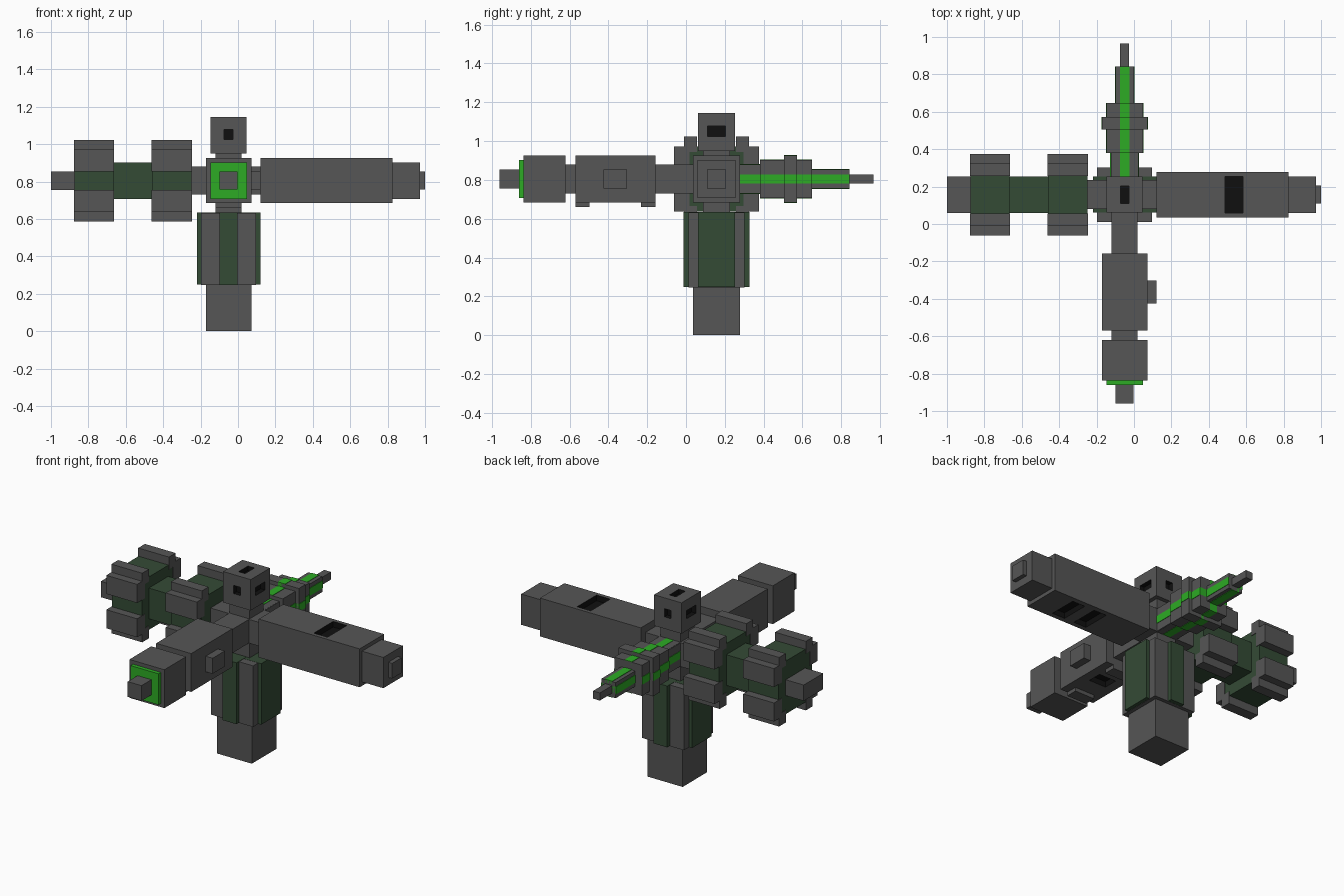
import bpy, bmesh
from mathutils import Vector

if "Cube" in bpy.data.objects:
    bpy.data.objects.remove(bpy.data.objects["Cube"])


def mat(name, rgb):
    m = bpy.data.materials.new(name)
    m.diffuse_color = (*rgb, 1)
    m.use_nodes = True
    m.node_tree.nodes["Principled BSDF"].inputs["Base Color"].default_value = m.diffuse_color
    return m


GREY = mat("dark grey", (0.092, 0.092, 0.092))
FOREST = mat("forest green", (0.034, 0.07, 0.036))
BRIGHT = mat("bright green", (0.026, 0.41, 0.018))
BLACK = mat("black", (0.005, 0.005, 0.005))

CX, CY, CZ = -0.05, 0.157, 0.805   # crossing point of all arms


def box(name, x, y, z, m=GREY):
    """Box from (min, max) ranges."""
    me = bpy.data.meshes.new(name)
    bm = bmesh.new()
    bmesh.ops.create_cube(bm, size=1)
    for v in bm.verts:
        v.co = Vector([(a + b) / 2 + c * (b - a) for (a, b), c in zip((x, y, z), v.co)])
    bm.to_mesh(me)
    bm.free()
    ob = bpy.data.objects.new(name, me)
    bpy.context.collection.objects.link(ob)
    me.materials.append(m)
    return ob


def around(c, h):
    return (c - h, c + h)


def arm_x(name, x0, x1, hy, hz, m=GREY):
    return box(name, (x0, x1), around(CY, hy), around(CZ, hz), m)


def arm_y(name, y0, y1, hx, hz, m=GREY):
    return box(name, around(CX, hx), (y0, y1), around(CZ, hz), m)


def column(name, z0, z1, hx, hy, m=GREY):
    return box(name, around(CX, hx), around(CY, hy), (z0, z1), m)


def cut(ob, x, y, z):
    """Recess with black walls."""
    ob.data.materials.append(BLACK) if len(ob.data.materials) < 2 else None
    c = box("recess_cutter", x, y, z)
    c.data.materials.append(BLACK)
    for p in c.data.polygons:
        p.material_index = 1
    c.hide_render = True
    mod = ob.modifiers.new("recess", 'BOOLEAN')
    mod.operation, mod.solver, mod.object = 'DIFFERENCE', 'EXACT', c
    bpy.context.view_layer.objects.active = ob
    bpy.ops.object.modifier_apply(modifier=mod.name)
    bpy.data.objects.remove(c)


# Central cross and neck
column("neck", 0.60, 0.97, 0.07, 0.07)
arm_x("cross_bar_x", -0.26, 0.14, 0.077, 0.075)
arm_y("cross_bar_y", -0.64, 0.40, 0.07, 0.075)

# Top head with openings on five sides
head = column("head", 0.95, 1.145, 0.096, 0.096)
hz = (1.025, 1.077)
for s in (-1, 1):
    fx, fy = CX + s * 0.096, CY + s * 0.096
    cut(head, around(fx, 0.03), around(CY, 0.047), hz)
    cut(head, around(CX, 0.024), around(fy, 0.03), hz)
cut(head, around(CX, 0.023), around(CY, 0.047), (1.115, 1.2))

# Lower leg with green side panels
column("leg_foot", 0.0, 0.30, 0.122, 0.122)
column("leg_sleeve", 0.247, 0.633, 0.147, 0.145)
column("leg_side_panels", 0.249, 0.634, 0.17, 0.096, FOREST)
column("leg_front_back_panels", 0.248, 0.635, 0.048, 0.17, FOREST)

# Right arm
right = arm_x("right_arm", 0.12, 0.825, 0.122, 0.121)
cut(right, (0.487, 0.583), around(CY, 0.097), (CZ + 0.085, 1.0))
for c in (0.46, 0.62):
    cut(right, around(c, 0.045), around(CY, 0.09), (0.6, CZ - 0.085))
arm_x("right_arm_cap", 0.82, 0.973, 0.097, 0.097)
arm_x("right_arm_tip", 0.97, 1.0, 0.048, 0.048)

# Front arm
front = arm_y("front_arm_inner", -0.57, -0.158, 0.122, 0.121)
cut(front, around(CX, 0.06), around(-0.34, 0.045), (0.6, CZ - 0.085))
arm_y("front_arm_outer", -0.837, -0.62, 0.122, 0.121)
arm_y("front_arm_glow", -0.861, -0.83, 0.098, 0.098, BRIGHT)
arm_y("front_arm_tip", -0.96, -0.85, 0.048, 0.048)
box("front_arm_button", (0.06, 0.12), (-0.425, -0.303), around(CZ, 0.049))
for y in ((-0.57, -0.497), (-0.232, -0.158)):
    box("front_arm_lug", around(CX, 0.07), y, (0.66, 0.70))

# Back arm: stepped segments with a bright stripe on all four sides
for i, (y0, y1, h) in enumerate([(0.23, 0.38, 0.074), (0.38, 0.505, 0.097), (0.505, 0.573, 0.121),
                                 (0.573, 0.648, 0.097), (0.648, 0.843, 0.049)]):
    arm_y(f"back_arm_segment_{i}", y0, y1, h, h)
    arm_y(f"back_stripe_top_bottom_{i}", y0, y1, 0.025, h + 0.003, BRIGHT)
    arm_y(f"back_stripe_sides_{i}", y0, y1, h + 0.003, 0.024, BRIGHT)
arm_y("back_arm_tip", 0.83, 0.965, 0.024, 0.024)

# Left arm: green core with two block rings
arm_x("left_arm_core", -0.87, -0.25, 0.097, 0.097, FOREST)
arm_x("left_arm_tip", -1.0, -0.86, 0.097, 0.05)
for x0, x1 in ((-0.877, -0.662), (-0.462, -0.245)):
    arm_x("ring_core", x0 + 0.003, x1 - 0.003, 0.167, 0.167, FOREST)
    for s in (-1, 1):
        for t in (-1, 1):
            box("ring_side_block", (x0, x1), sorted((CY + s * 0.14, CY + s * 0.218)),
                sorted((CZ + t * 0.05, CZ + t * 0.167)))
            box("ring_cap_block", (x0, x1), sorted((CY + s * 0.1, CY + s * 0.167)),
                sorted((CZ + t * 0.14, CZ + t * 0.218)))
